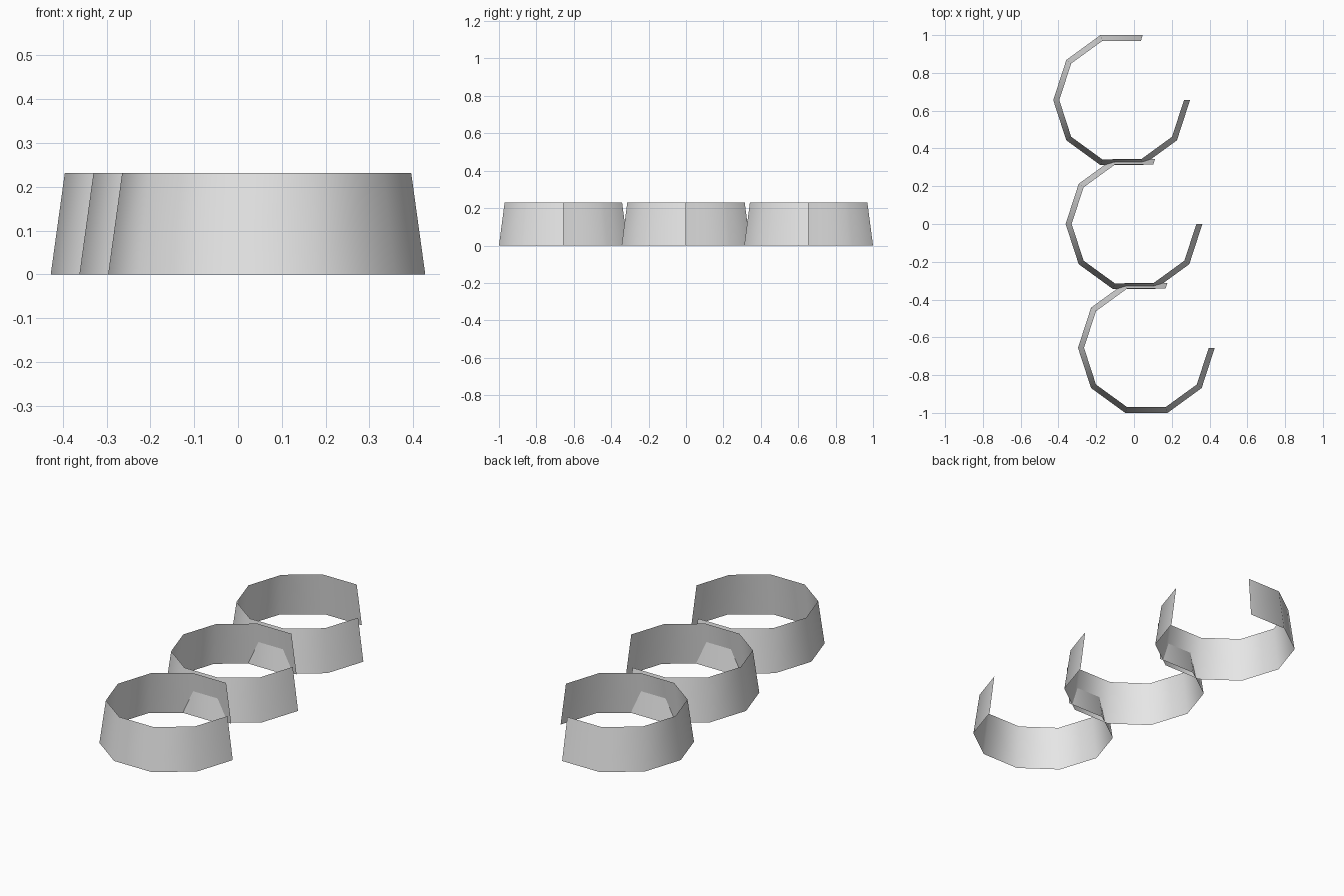
import bpy
import math

if "Cube" in bpy.data.objects:
    bpy.data.objects.remove(bpy.data.objects["Cube"])

R_BOTTOM, R_TOP, HEIGHT = 0.362, 0.330, 0.231
STEP_X, STEP_Y = 0.0655, 0.6557

grey = bpy.data.materials.new("light_grey")
grey.diffuse_color = (0.8, 0.8, 0.8, 1)
grey.use_nodes = True
grey.node_tree.nodes["Principled BSDF"].inputs["Base Color"].default_value = grey.diffuse_color


def open_ring(name, cx, cy):
    """Tapered ten-sided band, with the two sides from 0 to 72 degrees left open."""
    verts, faces = [], []
    for i in range(9):
        a = math.radians(72 + 36 * i)
        for r, z in ((R_BOTTOM, 0), (R_TOP, HEIGHT)):
            verts.append((r * math.cos(a), r * math.sin(a), z))
    for i in range(8):
        b = 2 * i
        faces.append((b, b + 2, b + 3, b + 1))
    mesh = bpy.data.meshes.new(name)
    mesh.from_pydata(verts, [], faces)
    mesh.materials.append(grey)
    mesh.shade_smooth()
    ob = bpy.data.objects.new(name, mesh)
    ob.location = (cx, cy, 0)
    bpy.context.collection.objects.link(ob)


# Three bands in a slanted row, front to back
for name, k in (("front_band", 1), ("middle_band", 0), ("back_band", -1)):
    open_ring(name, STEP_X * k, -STEP_Y * k)
